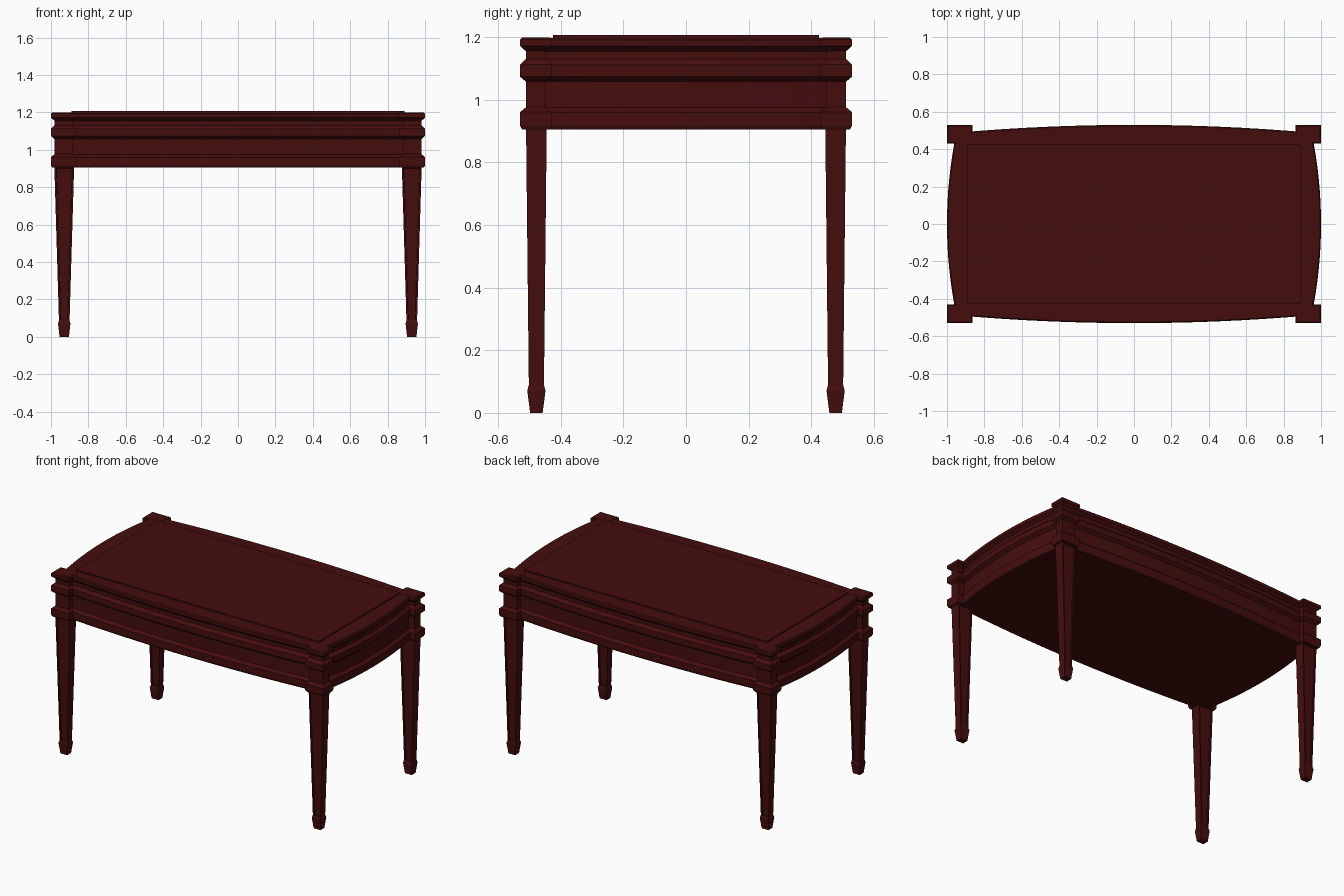
import bpy, bmesh

if "Cube" in bpy.data.objects:
    bpy.data.objects.remove(bpy.data.objects["Cube"])

wood = bpy.data.materials.new("dark mahogany")
wood.diffuse_color = (0.06, 0.0042, 0.0042, 1)
wood.use_nodes = True
wood.node_tree.nodes["Principled BSDF"].inputs["Base Color"].default_value = wood.diffuse_color

# Moulding profile shared by apron and corner blocks: (height, inset)
PROFILE = [(0.905, 0.006), (0.918, 0.0), (0.96, 0.0), (0.976, 0.019),
           (1.058, 0.019), (1.074, 0.0), (1.112, 0.0), (1.13, 0.019),
           (1.155, 0.019), (1.172, 0.0), (1.192, 0.0), (1.198, 0.006)]


def rect(cx, cy, hx, hy, z):
    return [(cx + sx * hx, cy + sy * hy, z)
            for sx, sy in ((-1, -1), (1, -1), (1, 1), (-1, 1))]


def loft(name, rings, panel_test=None):
    """Skin a stack of rings, cap both ends, optionally sink panels."""
    bm = bmesh.new()
    rows = [[bm.verts.new(p) for p in ring] for ring in rings]
    n = len(rows[0])
    for a, b in zip(rows, rows[1:]):
        for i in range(n):
            j = (i + 1) % n
            bm.faces.new((a[i], a[j], b[j], b[i]))
    bm.faces.new(rows[0][::-1])
    bm.faces.new(rows[-1])
    bm.normal_update()
    if panel_test:
        faces = [f for f in bm.faces if panel_test(f)]
        bmesh.ops.inset_individual(bm, faces=faces, thickness=0.012, depth=0)
        bmesh.ops.inset_individual(bm, faces=faces, thickness=0.003, depth=-0.006)
    me = bpy.data.meshes.new(name)
    bm.to_mesh(me)
    bm.free()
    me.materials.append(wood)
    ob = bpy.data.objects.new(name, me)
    bpy.context.collection.objects.link(ob)
    return ob


# Bow-sided apron: four shallow arcs
CX, CY, N = 0.95, 0.488, 16
front = [(CX * t, -(0.53 - (0.53 - CY) * t * t))
         for t in (-1 + 2 * i / N for i in range(N))]
side = [(1.0 - (1.0 - CX) * t * t, CY * t)
        for t in (-1 + 2 * i / N for i in range(N))]
half = front + side
outline = half + [(-x, -y) for x, y in half]
loft("apron", [[(x * (1 - o), y * (1 - o / 0.53), z) for x, y in outline]
               for z, o in PROFILE])

# Raised rectangular table panel
loft("top_panel", [rect(0, 0, 0.89, 0.425, 1.19), rect(0, 0, 0.89, 0.425, 1.207)])

# Corner blocks, tapered panelled legs and spade feet
for sx, xn in ((-1, "left"), (1, "right")):
    for sy, yn in ((-1, "front"), (1, "back")):
        tag = f"{yn}_{xn}"
        loft(f"{tag}_corner_block",
             [rect(sx * 0.932, sy * 0.48, 0.068 - o, 0.05 - o, z + 0.001)
              for z, o in PROFILE])
        x, y = sx * 0.929, sy * 0.478
        loft(f"{tag}_leg",
             [rect(x, y, 0.028, 0.024, 0.075), rect(x, y, 0.053, 0.033, 0.91)],
             lambda f: abs(f.normal.y) > 0.9)
        loft(f"{tag}_foot",
             [rect(x, y, 0.025, 0.02, 0), rect(x, y, 0.033, 0.029, 0.07),
              rect(x, y, 0.028, 0.024, 0.09)])
